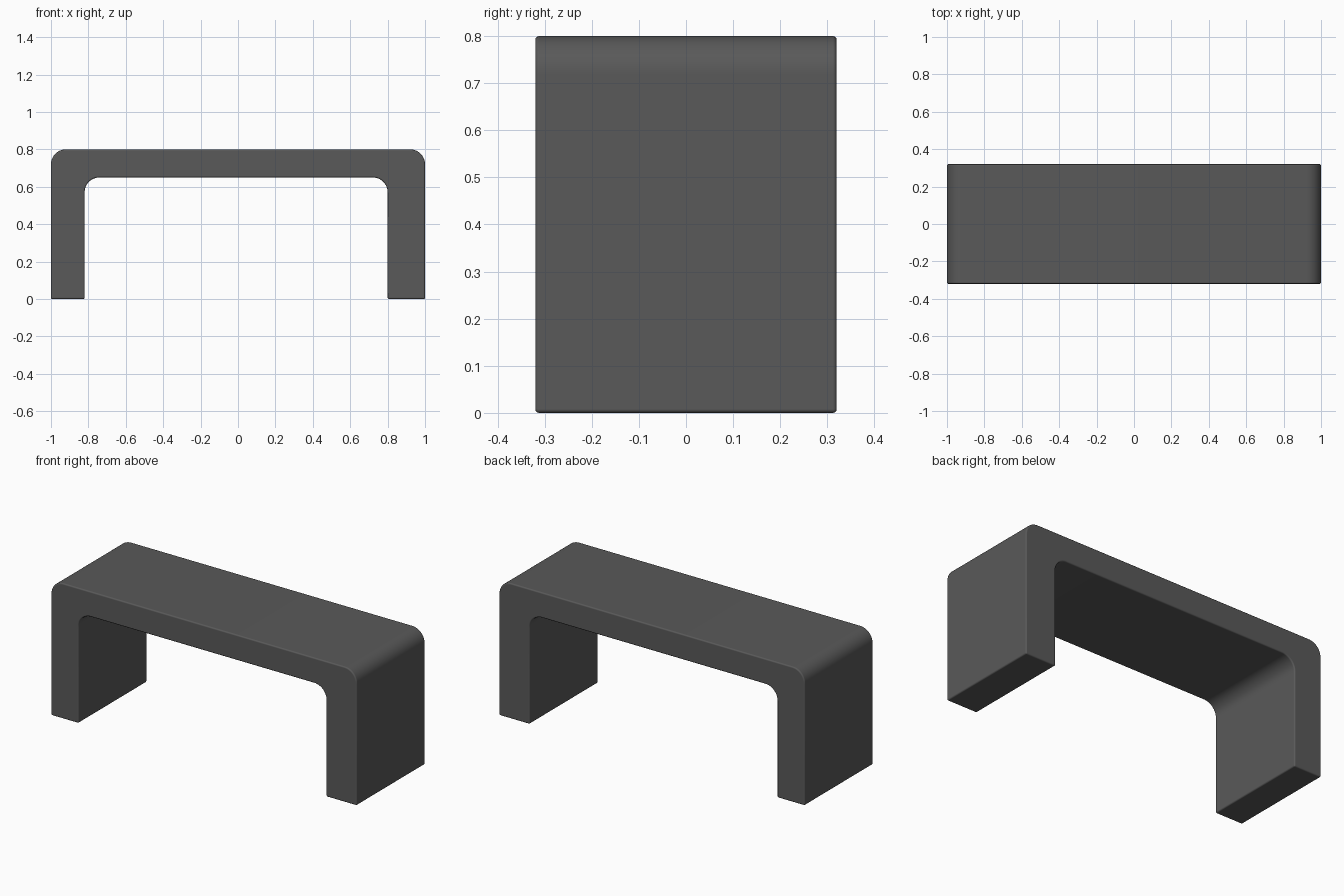
import bpy, bmesh
from math import cos, sin, radians

if "Cube" in bpy.data.objects:
    bpy.data.objects.remove(bpy.data.objects["Cube"])

DEPTH = 0.64
STEPS = 12


def arc(cx, cz, r, start, end):
    """Points of a rounded corner in the XZ plane, angles in degrees."""
    angles = [radians(start + (end - start) * i / STEPS) for i in range(STEPS + 1)]
    return [(cx + r * cos(a), cz + r * sin(a)) for a in angles]


# Bench outline: the right leg is slightly thicker than the left
R_OUT, R_IN = 0.08, 0.08
LEFT, RIGHT, UNDER, TOP = -0.82, 0.80, 0.65, 0.80
outline = [(-1, 0), (LEFT, 0)]
outline += arc(LEFT + R_IN, UNDER - R_IN, R_IN, 180, 90)
outline += arc(RIGHT - R_IN, UNDER - R_IN, R_IN, 90, 0)
outline += [(RIGHT, 0), (1, 0)]
outline += arc(1 - R_OUT, TOP - R_OUT, R_OUT, 0, 90)
outline += arc(-1 + R_OUT, TOP - R_OUT, R_OUT, 90, 180)

# Extrude the outline through the bench depth
bm = bmesh.new()
face = bm.faces.new([bm.verts.new((x, -DEPTH / 2, z)) for x, z in outline])
result = bmesh.ops.extrude_face_region(bm, geom=[face])
moved = [v for v in result["geom"] if isinstance(v, bmesh.types.BMVert)]
bmesh.ops.translate(bm, vec=(0, DEPTH, 0), verts=moved)
bmesh.ops.recalc_face_normals(bm, faces=bm.faces)
mesh = bpy.data.meshes.new("bench")
bm.to_mesh(mesh)
bm.free()
bench = bpy.data.objects.new("bench", mesh)
bpy.context.collection.objects.link(bench)

# Dark grey finish
mat = bpy.data.materials.new("dark_grey")
mat.diffuse_color = (0.1, 0.1, 0.1, 1)
mat.use_nodes = True
mat.node_tree.nodes["Principled BSDF"].inputs["Base Color"].default_value = mat.diffuse_color
mesh.materials.append(mat)

# Smooth corners and a fine softened edge
bpy.context.view_layer.objects.active = bench
bench.select_set(True)
bpy.ops.object.shade_smooth_by_angle(angle=radians(35))
bevel = bench.modifiers.new("soft_edges", 'BEVEL')
bevel.width = 0.008
bevel.segments = 3
bevel.limit_method = 'ANGLE'
bevel.angle_limit = radians(40)
bevel.harden_normals = True
